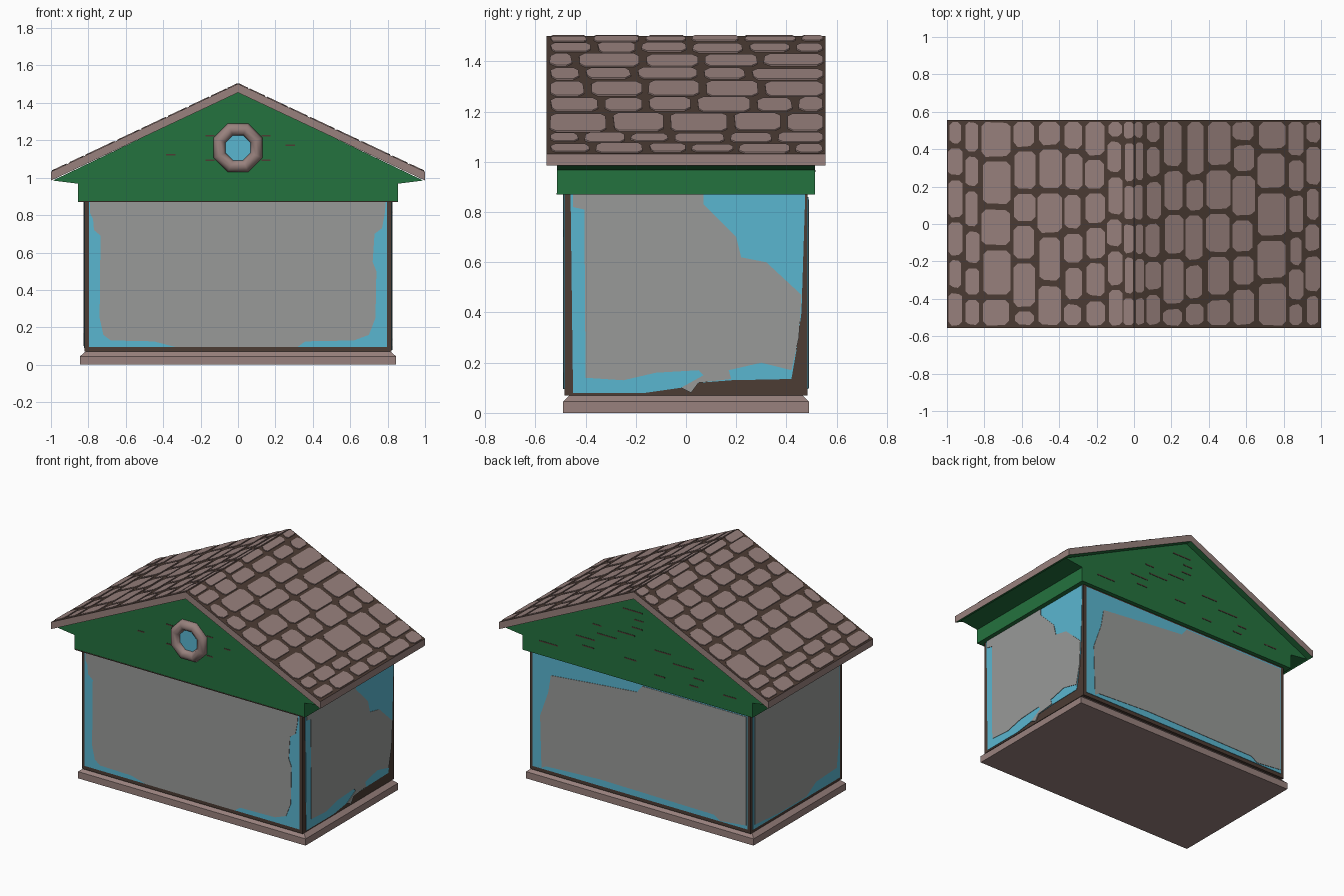
import bpy, bmesh, math, random
from mathutils import Matrix

if "Cube" in bpy.data.objects:
    bpy.data.objects.remove(bpy.data.objects["Cube"])

random.seed(4)


def material(name, rgb):
    m = bpy.data.materials.new(name)
    m.diffuse_color = [((c / 255 + 0.055) / 1.055) ** 2.4 for c in rgb] + [1]
    m.use_nodes = True
    m.node_tree.nodes["Principled BSDF"].inputs["Base Color"].default_value = m.diffuse_color
    return m


BROWN = material("light_brown", (152, 129, 125))
DARK = material("dark_brown", (76, 60, 52))
GREEN = material("green", (36, 114, 62))
BLUE = material("blue", (90, 182, 208))
GREY = material("grey", (152, 154, 152))


def finish(name, bm, *mats):
    bmesh.ops.recalc_face_normals(bm, faces=bm.faces)
    me = bpy.data.meshes.new(name)
    bm.to_mesh(me)
    bm.free()
    for m in mats:
        me.materials.append(m)
    ob = bpy.data.objects.new(name, me)
    bpy.context.collection.objects.link(ob)
    return ob


def add_prism(bm, pts, d0, d1, f):
    """Extrude a 2D outline from depth d0 to d1; f maps (a, b, depth) to xyz."""
    lo = [bm.verts.new(f(a, b, d0)) for a, b in pts]
    hi = [bm.verts.new(f(a, b, d1)) for a, b in pts]
    bm.faces.new(lo)
    bm.faces.new(hi)
    for i in range(len(pts)):
        j = (i + 1) % len(pts)
        bm.faces.new((lo[i], lo[j], hi[j], hi[i]))


def prism(name, pts, d0, d1, f, mat):
    bm = bmesh.new()
    add_prism(bm, pts, d0, d1, f)
    return finish(name, bm, mat)


def rect(a0, a1, b0, b1):
    return [(a0, b0), (a1, b0), (a1, b1), (a0, b1)]


def front(a, b, d): return (a, -d, b)
def back(a, b, d): return (a, d, b)
def right(a, b, d): return (d, a, b)
def left(a, b, d): return (-d, a, b)
def flat(a, b, d): return (a, b, d)


# base slab with sloped top edge
bm = bmesh.new()
loops = [[bm.verts.new((x, y, z)) for x, y in rect(-w, w, -h, h)]
         for w, h, z in ((0.845, 0.49, 0), (0.845, 0.49, 0.045), (0.81, 0.46, 0.075))]
bm.faces.new(loops[0])
bm.faces.new(loops[2])
for lo, hi in zip(loops, loops[1:]):
    for i in range(4):
        j = (i + 1) % 4
        bm.faces.new((lo[i], lo[j], hi[j], hi[i]))
finish("base_slab", bm, BROWN)

# walls: dark body, blue panels and worn grey panels on top
prism("wall_body", rect(-0.82, 0.82, -0.485, 0.485), 0.07, 0.9, flat, DARK)
front_grey = [(-0.79, 0.87), (-0.79, 0.81), (-0.775, 0.78), (-0.77, 0.72), (-0.735, 0.69),
              (-0.74, 0.25), (-0.72, 0.16), (-0.68, 0.13), (-0.45, 0.125), (-0.34, 0.096),
              (0.32, 0.096), (0.36, 0.125), (0.62, 0.13), (0.7, 0.16), (0.735, 0.25),
              (0.74, 0.5), (0.72, 0.55), (0.73, 0.7), (0.77, 0.73), (0.785, 0.81), (0.79, 0.87)]
back_grey = [(0.73, 0.1), (0.74, 0.45), (0.68, 0.62), (0.66, 0.74), (0.35, 0.77), (0.02, 0.8),
             (-0.02, 0.85), (-0.79, 0.85), (-0.79, 0.12), (-0.6, 0.1), (-0.55, 0.13), (0.3, 0.14), (0.7, 0.12)]
right_grey = [(-0.45, 0.87), (-0.45, 0.82), (-0.405, 0.81), (-0.4, 0.14), (-0.25, 0.13), (-0.12, 0.16),
              (0.05, 0.17), (0.07, 0.15), (-0.02, 0.1), (0.02, 0.08), (0.05, 0.12), (0.18, 0.135),
              (0.17, 0.17), (0.3, 0.2), (0.42, 0.17), (0.45, 0.3), (0.46, 0.47), (0.32, 0.6),
              (0.22, 0.62), (0.2, 0.7), (0.07, 0.83), (0.07, 0.87)]
left_grey = [(0.45, 0.87), (0.45, 0.12), (0.2, 0.1), (-0.1, 0.1), (-0.2, 0.16), (-0.42, 0.17),
             (-0.45, 0.4), (-0.45, 0.87)]
right_blue = [(-0.45, 0.08), (-0.16, 0.08), (-0.02, 0.1), (0.05, 0.12), (0.18, 0.13), (0.42, 0.135),
              (0.44, 0.25), (0.46, 0.4), (0.475, 0.87), (-0.46, 0.87)]
for side, f, d, blue, grey in (
        ("front", front, 0.485, rect(-0.797, 0.797, 0.095, 0.87), front_grey),
        ("back", back, 0.485, rect(-0.797, 0.797, 0.095, 0.86), back_grey),
        ("right", right, 0.82, right_blue, right_grey),
        ("left", left, 0.82, rect(-0.46, 0.465, 0.09, 0.87), left_grey)):
    prism(side + "_blue_panel", blue, d, d + 0.003, f, BLUE)
    prism(side + "_grey_panel", grey, d, d + 0.006, f, GREY)

# green gable block with the boxed eaves
prism("gable_block", [(-0.855, 0.87), (0.855, 0.87), (0.855, 0.968), (0.99, 0.985),
                      (0, 1.46), (-0.99, 0.985), (-0.855, 0.968)], -0.513, 0.513, back, GREEN)

# thin dark cracks on the back gable, a few on the front
bm = bmesh.new()
for z in [0.96 + 0.055 * i for i in range(8)]:
    reach = (1.43 - z) / 0.475 - 0.06
    for k in range(max(1, round(reach * 4))):
        x = random.uniform(-reach, reach)
        w = min(random.uniform(0.03, 0.08), reach)
        x = max(-reach + w, min(reach - w, x)) * 0.85
        add_prism(bm, rect(x - w, x + w, z, z + 0.008), 0.512, 0.515, back)
for x, z in ((-0.36, 1.12), (-0.15, 1.22), (0.15, 1.22), (-0.15, 1.09), (0.15, 1.09), (0.28, 1.17)):
    add_prism(bm, rect(x - 0.025, x + 0.025, z, z + 0.008), 0.512, 0.515, front)
add_prism(bm, rect(-0.85, 0.85, 0.87, 0.876), 0.512, 0.515, front)
finish("gable_cracks", bm, DARK)

# roof slab: light edges, dark top, green underside
bm = bmesh.new()
add_prism(bm, [(-1, 0.985), (0, 1.455), (1, 0.985), (1, 1.032), (0, 1.502), (-1, 1.032)],
          -0.555, 0.555, back)
bmesh.ops.recalc_face_normals(bm, faces=bm.faces)
for fc in bm.faces:
    fc.material_index = 1 if fc.normal.z > 0.3 else 2 if fc.normal.z < -0.3 else 0
finish("roof_slab", bm, BROWN, DARK, GREEN)

# rounded stone shingles in rows parallel to the ridge
ROWS = [(0.005, 0.05), (0.065, 0.14), (0.16, 0.26), (0.28, 0.37), (0.39, 0.51),
        (0.53, 0.64), (0.665, 0.81), (0.83, 0.9), (0.92, 0.99)]
bm = bmesh.new()
for s in (-1, 1):
    def on_roof(a, b, d, s=s):
        return (s * a, b, 1.502 - 0.47 * a + d)
    for x0, x1 in ROWS:
        y = -0.54
        big = 0.24 if x1 - x0 > 0.08 else 0.2
        first = True
        while y < 0.5:
            y1 = y + random.uniform(0.07 if first else 0.14, big)
            first = False
            if y1 > 0.46:
                y1 = 0.545
            c = min(0.022, (x1 - x0) * 0.25)
            j = [random.uniform(-0.006, 0.006) for _ in range(4)]
            a0, a1 = x0 + max(j[0], -0.004), x1 + min(j[1], 0.006)
            add_prism(bm, [(a0 + c, y), (a1 - c, y + j[2]), (a1, y + c), (a1, y1 - c),
                           (a1 - c, y1), (a0 + c, y1 + min(j[3], 0)), (a0, y1 - c), (a0, y + c)],
                      -0.002, 0.005, on_roof)
            y = y1 + 0.028
finish("roof_shingles", bm, BROWN)

# round window: eight-sided ring and blue pane
bpy.ops.mesh.primitive_torus_add(major_segments=8, minor_segments=8, major_radius=0.106,
                                 minor_radius=0.035, location=(0, -0.515, 1.16),
                                 rotation=(math.pi / 2, 0, 0))
ring = bpy.context.object
ring.name = "window_ring"
ring.data.transform(Matrix.Rotation(math.pi / 8, 4, 'Z'))
ring.data.materials.append(BROWN)
bpy.ops.object.shade_smooth_by_angle(angle=math.radians(50))
pane = [(0.1 * math.cos((i + 0.5) * math.pi / 4), 1.16 + 0.1 * math.sin((i + 0.5) * math.pi / 4))
        for i in range(8)]
prism("window_pane", pane, 0.51, 0.518, front, BLUE)
